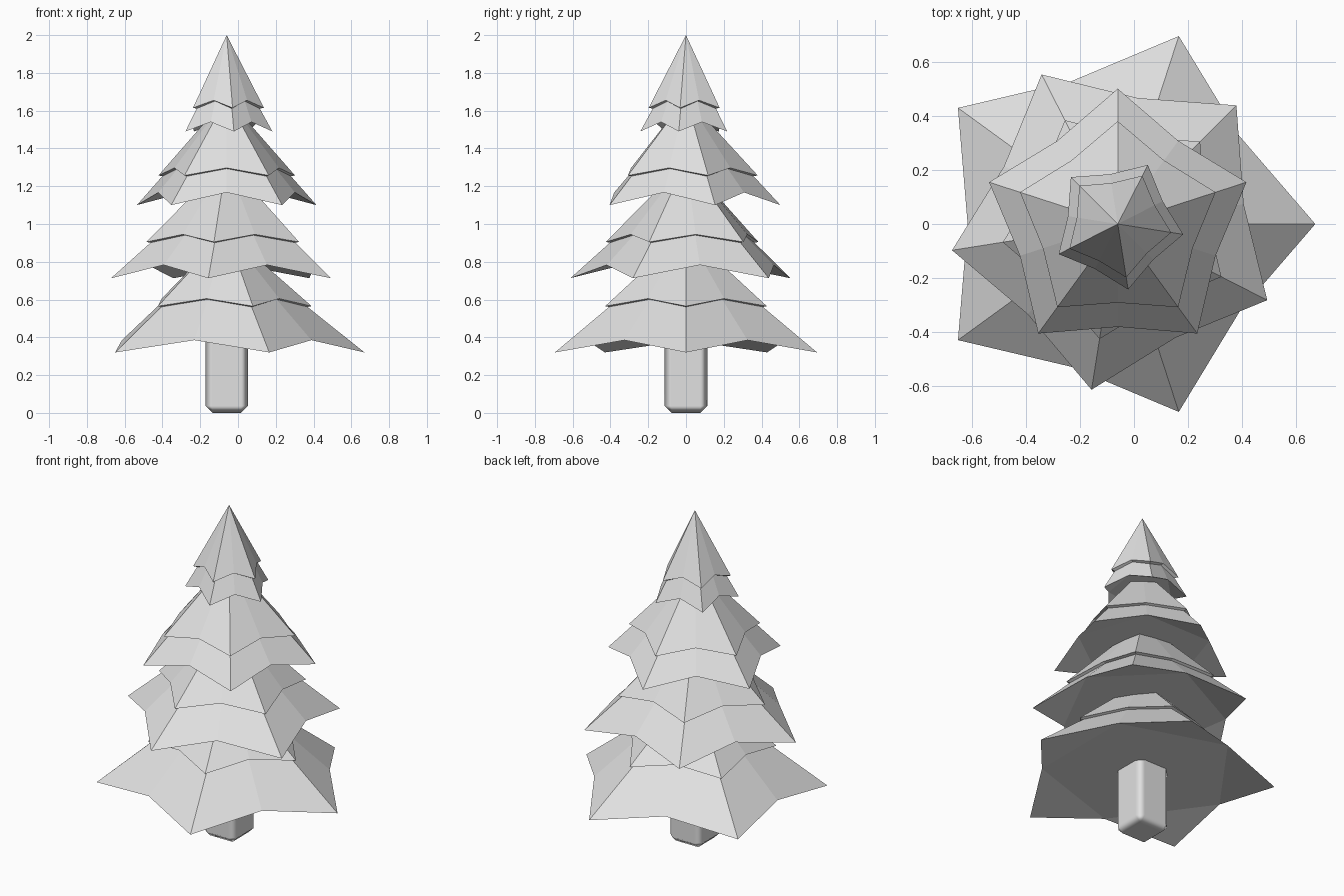
import bpy, bmesh, math

if "Cube" in bpy.data.objects:
    bpy.data.objects.remove(bpy.data.objects["Cube"])

AXIS_X = -0.06  # the tree stands slightly left of centre

grey = bpy.data.materials.new("plain light grey")
grey.diffuse_color = (0.75, 0.75, 0.75, 1)
grey.use_nodes = True
grey.node_tree.nodes["Principled BSDF"].inputs["Base Color"].default_value = grey.diffuse_color


def add_object(name, bm):
    bmesh.ops.recalc_face_normals(bm, faces=bm.faces)
    mesh = bpy.data.meshes.new(name)
    bm.to_mesh(mesh)
    bm.free()
    mesh.materials.append(grey)
    obj = bpy.data.objects.new(name, mesh)
    bpy.context.collection.objects.link(obj)
    return obj


def star_ring(bm, phase, r_point, z_point, r_valley, z_valley):
    """Ten vertices alternating between star points and valleys."""
    ring = []
    for i in range(10):
        a = math.radians(phase + 36 * i)
        r, z = (r_point, z_point) if i % 2 == 0 else (r_valley, z_valley)
        ring.append(bm.verts.new((AXIS_X + r * math.cos(a), r * math.sin(a), z)))
    return ring


def foliage_tier(name, phase, apex_z, r_mid, z_mid, r_low, z_low, rise):
    bm = bmesh.new()
    apex = bm.verts.new((AXIS_X, 0, apex_z))
    lip = 0.022
    rings = [
        star_ring(bm, phase, r_mid, z_mid, r_mid * 0.765, z_mid + 0.04),
        star_ring(bm, phase, r_mid - lip, z_mid - 0.004,
                  r_mid * 0.765 - lip * 0.8, z_mid + 0.036),
        star_ring(bm, phase, r_low, z_low, r_low * 0.76, z_low + rise),
    ]
    for i in range(10):
        j = (i + 1) % 10
        bm.faces.new((apex, rings[0][i], rings[0][j]))
        for upper, lower in zip(rings, rings[1:]):
            bm.faces.new((upper[i], lower[i], lower[j], upper[j]))
    # underside: flat pentagon between the valleys plus five point triangles
    low = rings[-1]
    bm.faces.new(low[1::2])
    for i in range(0, 10, 2):
        bm.faces.new((low[i - 1], low[i], low[i + 1]))
    return add_object(name, bm)


# foliage: four stacked star cones, each turned 45 degrees from the one below
tiers = [
    (0.96, 0.45, 0.565, 0.73, 0.32, 0.065),
    (1.335, 0.43, 0.905, 0.62, 0.713, 0.07),
    (1.67, 0.38, 1.257, 0.50, 1.10, 0.067),
    (2.00, 0.20, 1.615, 0.245, 1.49, 0.05),
]
for n, values in enumerate(tiers):
    foliage_tier(f"foliage_tier_{n + 1}", 45 * n, *values)

# trunk: square post with bevelled edges, smooth shaded
bm = bmesh.new()
bmesh.ops.create_cube(bm, size=1)
for v in bm.verts:
    v.co = (AXIS_X + v.co.x * 0.225, v.co.y * 0.225, (v.co.z + 0.5) * 0.5)
for f in bm.faces:
    f.smooth = True
trunk = add_object("trunk", bm)
bevel = trunk.modifiers.new("bevel", 'BEVEL')
bevel.width = 0.037
bevel.segments = 1
bevel.harden_normals = True
